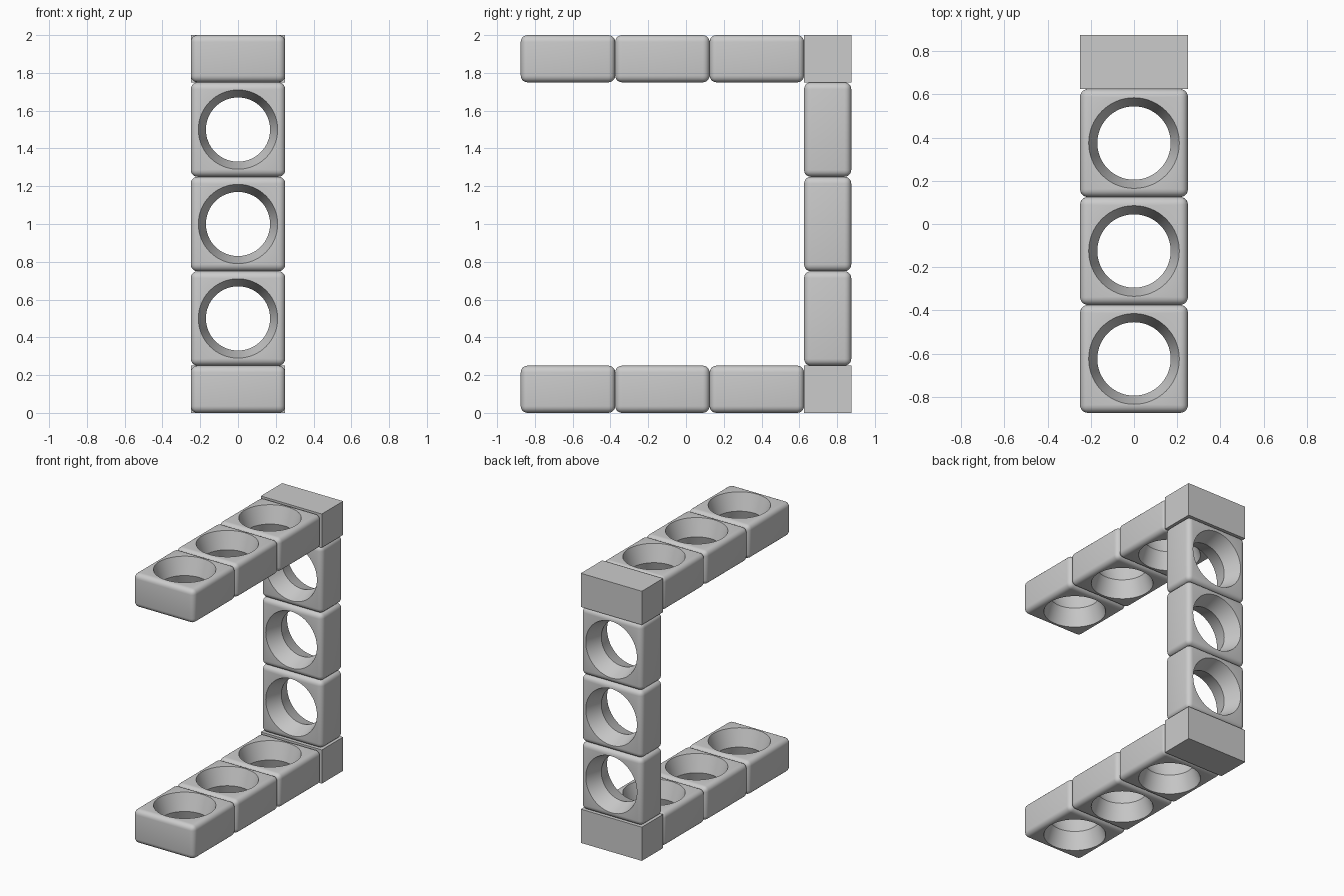
import bpy
import bmesh
from math import pi, radians
from mathutils import Matrix

cube = bpy.data.objects.get("Cube")
if cube:
    bpy.data.objects.remove(cube, do_unlink=True)

SIZE, THICK, ROUND = 0.5, 0.25, 0.036
RIM, WAIST = 0.21, 0.17

grey = bpy.data.materials.new("neutral_grey")
grey.use_nodes = True
colour = (0.6, 0.6, 0.6, 1)
grey.diffuse_color = colour
grey.node_tree.nodes["Principled BSDF"].inputs["Base Color"].default_value = colour


def add_object(name, bm):
    bmesh.ops.recalc_face_normals(bm, faces=bm.faces)
    mesh = bpy.data.meshes.new(name)
    bm.to_mesh(mesh)
    bm.free()
    mesh.materials.append(grey)
    obj = bpy.data.objects.new(name, mesh)
    bpy.context.collection.objects.link(obj)
    return obj


def box(name, size):
    bm = bmesh.new()
    bmesh.ops.create_cube(bm, size=1)
    bmesh.ops.scale(bm, vec=size, verts=bm.verts)
    return add_object(name, bm)


# Hourglass cutter: two cones meeting at a narrow waist
def hourglass(name):
    bm = bmesh.new()
    half = THICK / 2 + 0.01
    wide = WAIST + (RIM - WAIST) * half / (THICK / 2)
    profile = [(0, -half), (wide, -half), (WAIST, 0), (wide, half), (0, half)]
    verts = [bm.verts.new((r, 0, z)) for r, z in profile]
    edges = [bm.edges.new(pair) for pair in zip(verts, verts[1:])]
    bmesh.ops.spin(bm, geom=verts + edges, cent=(0, 0, 0), axis=(0, 0, 1),
                   angle=2 * pi, steps=64)
    bmesh.ops.remove_doubles(bm, verts=bm.verts, dist=0.0001)
    return add_object(name, bm)


# Rounded block with the hole cut through it
block = box("ring_block", (SIZE, SIZE, THICK))
cutter = hourglass("hole_cutter")
cutter.hide_render = True
bevel = block.modifiers.new("rounding", "BEVEL")
bevel.width, bevel.segments = ROUND, 5
cut = block.modifiers.new("hole", "BOOLEAN")
cut.operation, cut.solver, cut.object = "DIFFERENCE", "EXACT", cutter

bpy.ops.object.select_all(action="DESELECT")
block.select_set(True)
bpy.context.view_layer.objects.active = block
for modifier in ("rounding", "hole"):
    bpy.ops.object.modifier_apply(modifier=modifier)
bpy.ops.object.shade_smooth_by_angle(angle=radians(30))
bpy.data.objects.remove(cutter, do_unlink=True)


def place_block(name, location, matrix=Matrix()):
    obj = bpy.data.objects.new(name, block.data)
    obj.matrix_world = Matrix.Translation(location) @ matrix
    bpy.context.collection.objects.link(obj)


# Two horizontal arms and the upright between them
back = 0.75
upright = Matrix.Rotation(pi / 2, 4, "X")
for i in range(3):
    y = back - 0.375 - i * SIZE
    place_block(f"lower_arm_block_{i + 1}", (0, y, THICK / 2))
    place_block(f"upper_arm_block_{i + 1}", (0, y, 2 - THICK / 2))
    place_block(f"upright_block_{i + 1}", (0, back, SIZE * (i + 1)), upright)
bpy.data.objects.remove(block, do_unlink=True)

# Plain square-edged corner blocks
for name, z in (("lower_corner", THICK / 2), ("upper_corner", 2 - THICK / 2)):
    box(name, (SIZE, THICK, THICK)).location = (0, back, z)
